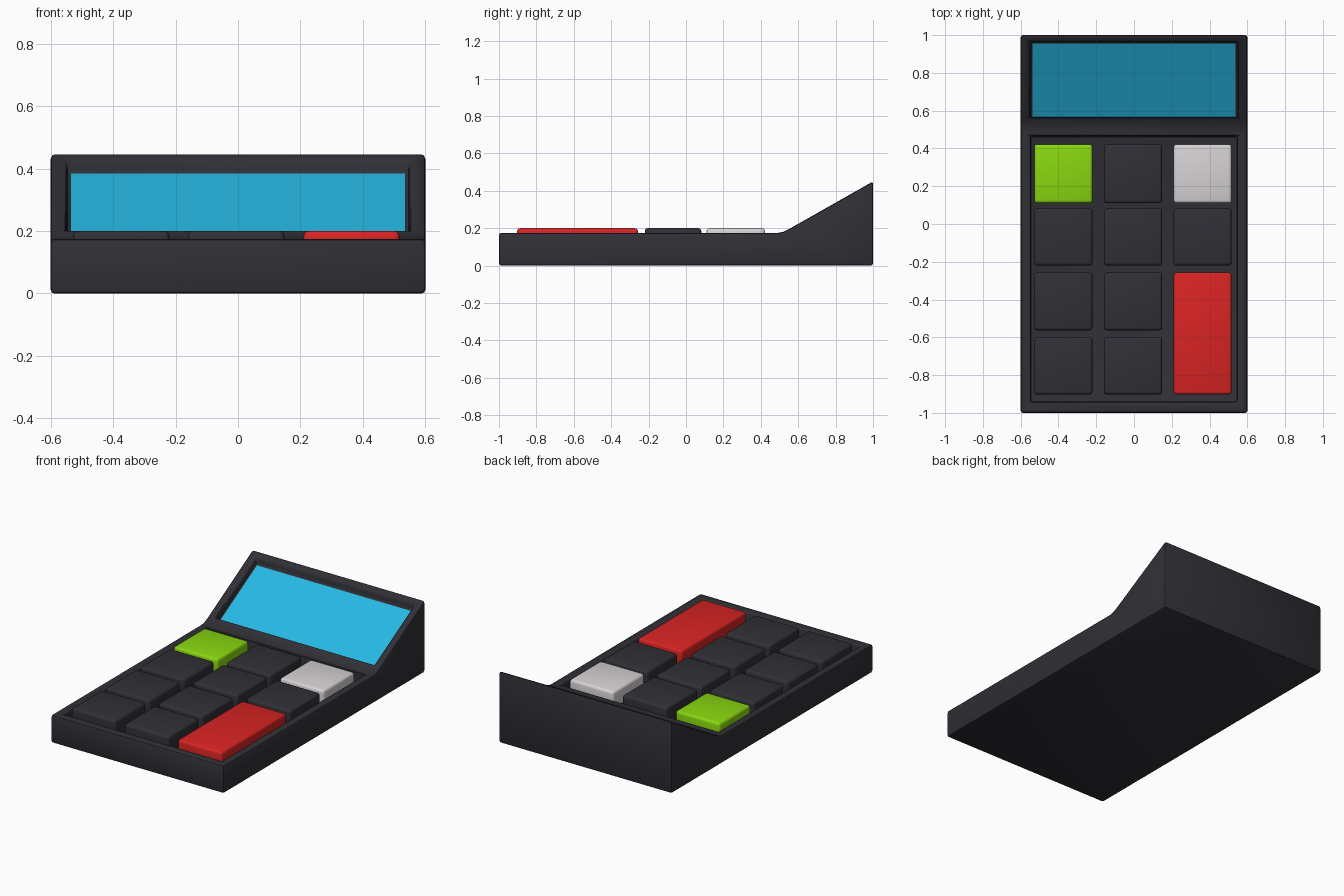
import bpy, bmesh, math

if "Cube" in bpy.data.objects:
    bpy.data.objects.remove(bpy.data.objects["Cube"])


def material(name, rgb):
    m = bpy.data.materials.new(name)
    m.diffuse_color = (*rgb, 1)
    m.use_nodes = True
    m.node_tree.nodes["Principled BSDF"].inputs["Base Color"].default_value = m.diffuse_color
    return m


CHARCOAL = material("charcoal", (0.029, 0.029, 0.037))
CYAN = material("screen cyan", (0.02, 0.48, 0.77))
LIME = material("lime", (0.25, 0.68, 0.005))
RED = material("red", (0.70, 0.017, 0.017))
WHITE = material("pale grey", (0.68, 0.65, 0.67))


def make_object(name, verts, faces, mat):
    me = bpy.data.meshes.new(name)
    me.from_pydata(verts, [], faces)
    bm = bmesh.new()
    bm.from_mesh(me)
    bmesh.ops.recalc_face_normals(bm, faces=bm.faces)
    bm.to_mesh(me)
    bm.free()
    me.materials.append(mat)
    ob = bpy.data.objects.new(name, me)
    bpy.context.collection.objects.link(ob)
    return ob


def frustum(name, x, y, zlow, zhigh, mat, taper=0.0):
    """Box over an x and y range; each z is a (front, back) pair; the bottom shrinks by taper."""
    verts = []
    for (z0, z1), t in ((zlow, taper), (zhigh, 0)):
        verts += [(x[0] + t, y[0] + t, z0), (x[1] - t, y[0] + t, z0),
                  (x[1] - t, y[1] - t, z1), (x[0] + t, y[1] - t, z1)]
    faces = [(3, 2, 1, 0), (4, 5, 6, 7)]
    faces += [(i, (i + 1) % 4, (i + 1) % 4 + 4, i + 4) for i in range(4)]
    return make_object(name, verts, faces, mat)


def apply_modifiers(ob):
    bpy.context.view_layer.update()
    dg = bpy.context.evaluated_depsgraph_get()
    me = bpy.data.meshes.new_from_object(ob.evaluated_get(dg))
    ob.modifiers.clear()
    ob.data = me


def soften(ob, width, segments):
    b = ob.modifiers.new("bevel", "BEVEL")
    b.width, b.segments = width, segments
    b.limit_method, b.angle_limit = "ANGLE", math.radians(35)
    apply_modifiers(ob)
    bpy.ops.object.select_all(action="DESELECT")
    ob.select_set(True)
    bpy.context.view_layer.objects.active = ob
    bpy.ops.object.shade_smooth_by_angle(angle=math.radians(35))


def slope(y):
    return 0.195 + (y - 0.55) * 0.567


# Body: side profile with a raised, sloping back
profile = [(-1, 0), (1, 0), (1, 0.45), (0.55, 0.195), (0.52, 0.181), (0.49, 0.175), (-1, 0.175)]
n = len(profile)
verts = [(s, y, z) for s in (-0.6, 0.6) for y, z in profile]
faces = [tuple(range(n)), tuple(range(2 * n - 1, n - 1, -1))]
faces += [(i, (i + 1) % n, (i + 1) % n + n, i + n) for i in range(n)]
body = make_object("body", verts, faces, CHARCOAL)

# Recesses for the keypad and the screen
FLOOR = 0.10
SY0, SY1, DEPTH = 0.563, 0.965, 0.045
keypad_cut = frustum("keypad_cutter", (-0.548, 0.548), (-0.944, 0.465),
                     (FLOOR, FLOOR), (0.3, 0.3), CHARCOAL)
screen_cut = frustum("screen_cutter", (-0.55, 0.55), (SY0, SY1),
                     (slope(SY0) - DEPTH, slope(SY1) - DEPTH), (0.7, 0.7), CHARCOAL)
for cutter in (keypad_cut, screen_cut):
    m = body.modifiers.new("cut", "BOOLEAN")
    m.operation, m.solver, m.object = "DIFFERENCE", "EXACT", cutter
    cutter.hide_render = True
apply_modifiers(body)
for cutter in (keypad_cut, screen_cut):
    bpy.data.objects.remove(cutter)
soften(body, 0.012, 2)

# Screen plate lying on the floor of its recess
a, b = SY0 + 0.003, SY1 - 0.01
frustum("screen", (-0.537, 0.537), (a, b),
        (slope(a) - DEPTH - 0.003, slope(b) - DEPTH - 0.003),
        (slope(a) - DEPTH + 0.004, slope(b) - DEPTH + 0.004), CYAN)

# Keys: three columns, four rows, with one double-height key
columns = [(-0.528, -0.22), (-0.16, 0.149), (0.21, 0.517)]
rows = [(0.11, 0.422), (-0.22, 0.082), (-0.563, -0.257), (-0.903, -0.597)]
special = {(0, 0): LIME, (2, 0): WHITE, (2, 2): RED}
for c, xr in enumerate(columns):
    for r, yr in enumerate(rows):
        if (c, r) == (2, 3):
            continue
        if (c, r) == (2, 2):
            yr = (rows[3][0], rows[2][1])
        key = frustum(f"key_{c + 1}_{r + 1}", xr, yr, (FLOOR - 0.02,) * 2, (0.2, 0.2),
                      special.get((c, r), CHARCOAL))
        soften(key, 0.016, 3)
